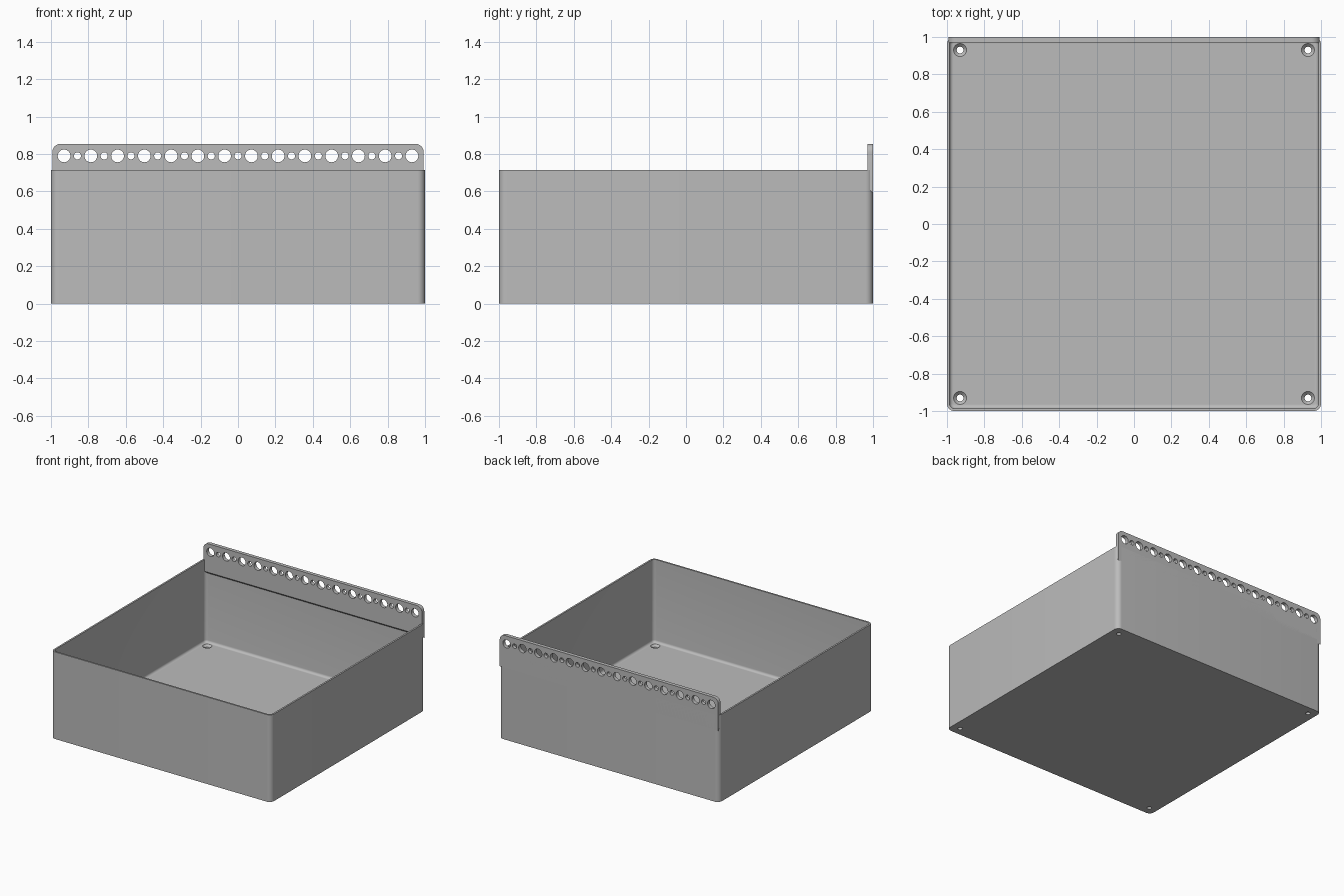
import bpy
import bmesh
from math import cos, sin, pi

cube = bpy.data.objects.get("Cube")
if cube:
    bpy.data.objects.remove(cube, do_unlink=True)

GREY = (0.5, 0.5, 0.5, 1)
grey = bpy.data.materials.new("plain grey plastic")
grey.use_nodes = True
grey.diffuse_color = GREY
grey.node_tree.nodes["Principled BSDF"].inputs["Base Color"].default_value = GREY

WALL, HEIGHT, FLOOR, CORNER = 0.014, 0.715, 0.035, 0.04
HOLE = 0.93                    # offset of the outermost holes from the centre
PLATE_X, PLATE_TOP = 0.993, 0.855


def arc(cx, cy, r, start, steps=8):
    """Quarter circle, anticlockwise from the start angle."""
    return [(cx + r * cos(start + pi / 2 * i / steps),
             cy + r * sin(start + pi / 2 * i / steps)) for i in range(steps + 1)]


def rounded_square(half, r, z):
    c = half - r
    pts = []
    for k, (sx, sy) in enumerate([(1, 1), (-1, 1), (-1, -1), (1, -1)]):
        pts += arc(sx * c, sy * c, r, k * pi / 2)
    return [(x, y, z) for x, y in pts]


def loft(bm, rings):
    """Skin a stack of equal rings and cap both ends."""
    loops = [[bm.verts.new(p) for p in ring] for ring in rings]
    n = len(loops[0])
    for a, b in zip(loops, loops[1:]):
        for i in range(n):
            j = (i + 1) % n
            bm.faces.new((a[i], a[j], b[j], b[i]))
    bm.faces.new(loops[0][::-1])
    bm.faces.new(loops[-1])


def finish(name, bm):
    bmesh.ops.recalc_face_normals(bm, faces=bm.faces)
    mesh = bpy.data.meshes.new(name)
    bm.to_mesh(mesh)
    bm.free()
    obj = bpy.data.objects.new(name, mesh)
    bpy.context.collection.objects.link(obj)
    mesh.materials.append(grey)
    return obj


def circle(r, steps=32):
    return [(r * cos(2 * pi * i / steps), r * sin(2 * pi * i / steps)) for i in range(steps)]


def cut_and_smooth(obj, cutter):
    cutter.hide_render = True
    mod = obj.modifiers.new("holes", 'BOOLEAN')
    mod.operation = 'DIFFERENCE'
    mod.solver = 'EXACT'
    mod.object = cutter
    bpy.ops.object.select_all(action='DESELECT')
    bpy.context.view_layer.objects.active = obj
    obj.select_set(True)
    bpy.ops.object.modifier_apply(modifier=mod.name)
    bpy.data.objects.remove(cutter, do_unlink=True)
    bpy.ops.object.shade_smooth_by_angle(angle=pi / 6)


# Open box: outer wall, rim, inner wall, then a small fillet into the floor
inner, fillet = 1 - WALL, 0.02
rings = [rounded_square(1, CORNER, 0), rounded_square(1, CORNER, HEIGHT),
         rounded_square(inner, CORNER - WALL, HEIGHT)]
for i in range(6):
    a = pi / 2 * i / 5
    inset = fillet * (1 - cos(a))
    rings.append(rounded_square(inner - inset, CORNER - WALL - inset,
                                FLOOR + fillet * (1 - sin(a))))
bm = bmesh.new()
loft(bm, rings)
box = finish("box", bm)

# Countersunk screw holes in the floor corners
bm = bmesh.new()
for sx in (-1, 1):
    for sy in (-1, 1):
        profile = [(0.018, -0.02), (0.018, FLOOR - 0.017), (0.035, FLOOR), (0.035, FLOOR + 0.01)]
        loft(bm, [[(sx * HOLE + x, sy * HOLE + y, z) for x, y in circle(r)]
                  for r, z in profile])
cut_and_smooth(box, finish("screw_hole_cutter", bm))


# Hanging plate: rounded on top, sloping into the back wall underneath
def plate_ring(y, bottom):
    r = 0.045
    pts = [(-PLATE_X, bottom), (PLATE_X, bottom)]
    pts += arc(PLATE_X - r, PLATE_TOP - r, r, 0)
    pts += arc(r - PLATE_X, PLATE_TOP - r, r, pi / 2)
    return [(x, y, z) for x, z in pts]


bm = bmesh.new()
loft(bm, [plate_ring(0.97, 0.62), plate_ring(1, 0.59)])
plate = finish("hanging_plate", bm)

# Row of alternating large and small holes
bm = bmesh.new()
for i in range(27):
    cx = -HOLE + 2 * HOLE * i / 26
    r = 0.019 if i % 2 else 0.034
    loft(bm, [[(cx + x, y, 0.79 + z) for x, z in circle(r)] for y in (0.9, 1.1)])
cut_and_smooth(plate, finish("hanging_hole_cutter", bm))
